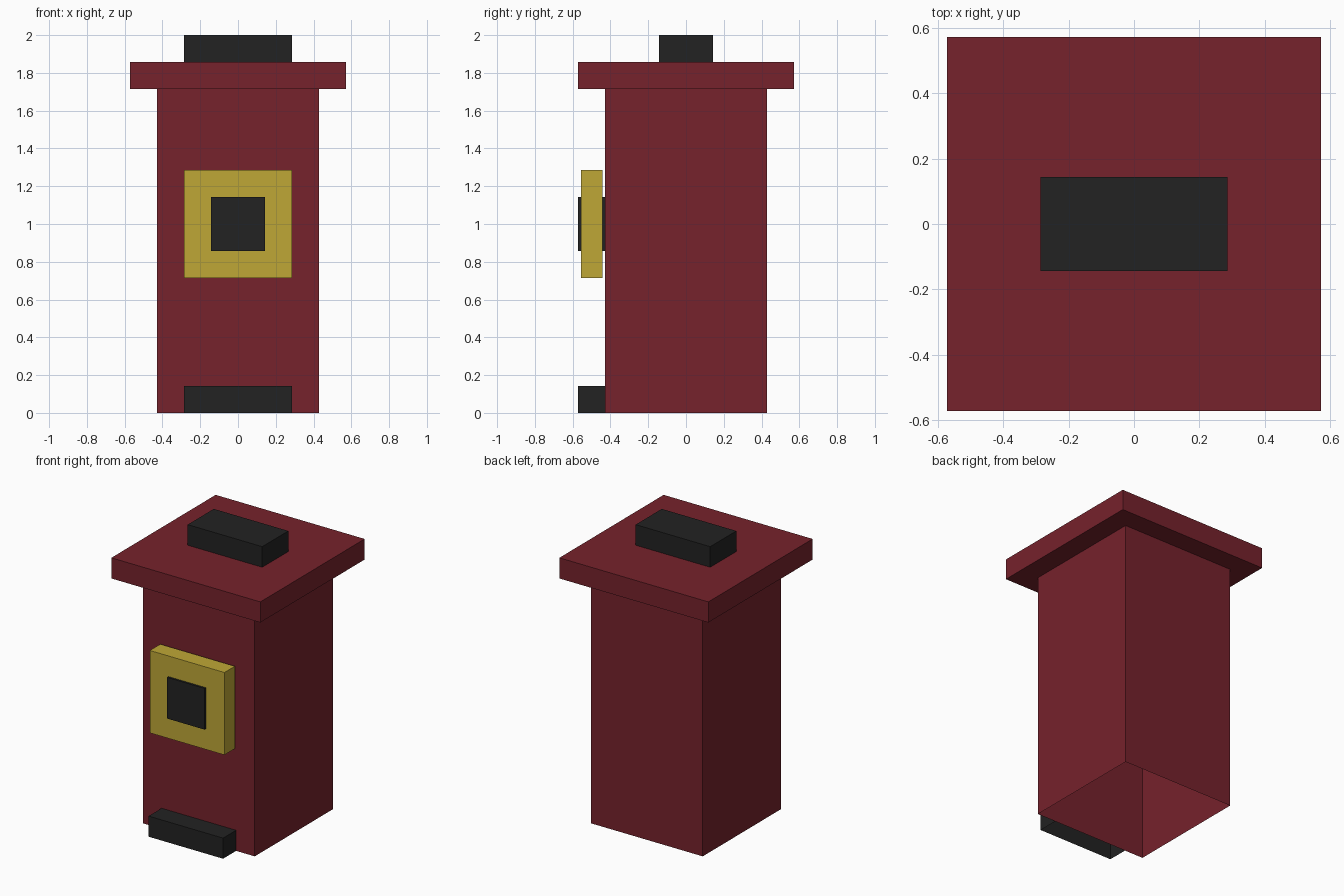
import bpy, bmesh
from mathutils import Vector

if "Cube" in bpy.data.objects:
    bpy.data.objects.remove(bpy.data.objects["Cube"])

U = 1 / 7  # the whole model sits on a 1/7 grid


def material(name, rgb):
    m = bpy.data.materials.new(name)
    m.diffuse_color = (*rgb, 1)
    m.use_nodes = True
    m.node_tree.nodes["Principled BSDF"].inputs["Base Color"].default_value = m.diffuse_color
    return m


red = material("dark red", (0.180, 0.016, 0.025))
yellow = material("mustard yellow", (0.520, 0.390, 0.037))
black = material("soft black", (0.016, 0.016, 0.016))


def box(name, lo, hi, mat, open_sides=()):
    """Box between two corners in grid units; sides facing open_sides are left open."""
    lo, hi = Vector(lo) * U, Vector(hi) * U
    bm = bmesh.new()
    bmesh.ops.create_cube(bm, size=1)
    bm.normal_update()
    gone = [f for f in bm.faces
            if any(f.normal.dot(Vector(d)) > 0.9 for d in open_sides)]
    bmesh.ops.delete(bm, geom=gone, context='FACES')
    for v in bm.verts:
        v.co = Vector((v.co[i] * (hi[i] - lo[i]) for i in range(3))) + (lo + hi) / 2
    me = bpy.data.meshes.new(name)
    bm.to_mesh(me)
    bm.free()
    me.materials.append(mat)
    ob = bpy.data.objects.new(name, me)
    bpy.context.collection.objects.link(ob)
    return ob


DOWN, UP, BACK = (0, 0, -1), (0, 0, 1), (0, 1, 0)

# Hollow body, open underneath and closed by the roof
box("body", (-3, -3, 0), (3, 3, 12), red, (DOWN, UP))
# Overhanging roof slab and the block on top
box("roof", (-4, -4, 12), (4, 4, 13), red)
box("roof_block", (-2, -1, 13), (2, 1, 14), black, (DOWN,))
# Front plate stands just clear of the wall, with a black centre through it
box("front_plate", (-2, -3.9, 5), (2, -3.1, 9), yellow)
box("plate_centre", (-1, -4, 6), (1, -3, 8), black, (BACK,))
# Step at the foot of the front, open underneath like the body
box("front_step", (-2, -4, 0), (2, -3, 1), black, (DOWN, BACK))
